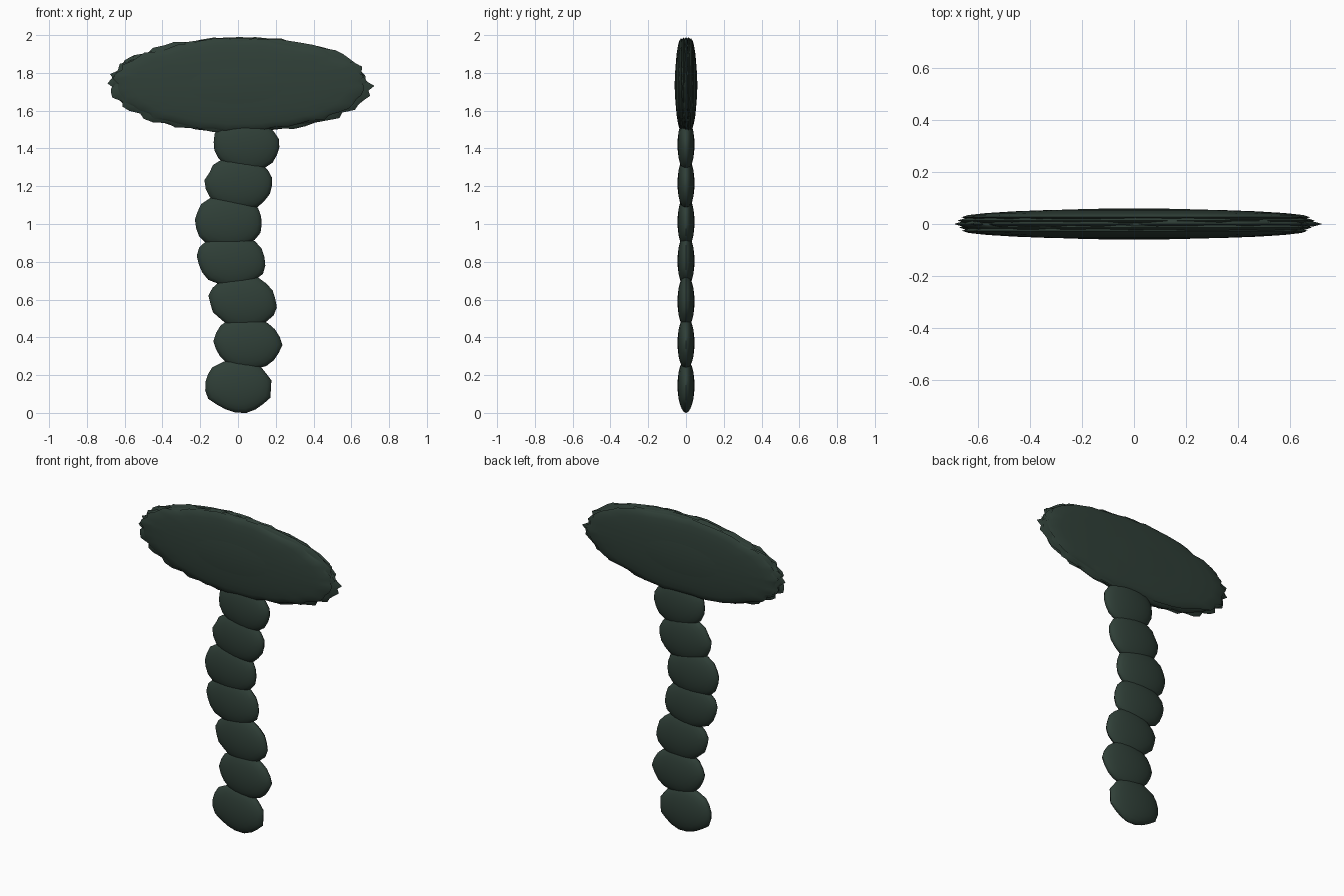
import bpy, bmesh, math, random
from mathutils import Matrix, Vector

cube = bpy.data.objects.get("Cube")
if cube:
    bpy.data.objects.remove(cube, do_unlink=True)

random.seed(7)

green = bpy.data.materials.new("dark_green")
green.use_nodes = True
colour = (0.029, 0.05, 0.039, 1)
green.diffuse_color = colour
bsdf = green.node_tree.nodes["Principled BSDF"]
bsdf.inputs["Base Color"].default_value = colour
bsdf.inputs["Roughness"].default_value = 0.9


def lump(name, centre, radii, segments, rings, ragged, tilt=0.0):
    """Flattened ellipsoid facing y, with an uneven outline towards its rim."""
    bm = bmesh.new()
    bmesh.ops.create_uvsphere(bm, u_segments=segments, v_segments=rings, radius=1)
    bmesh.ops.rotate(bm, verts=bm.verts, matrix=Matrix.Rotation(math.pi / 2, 3, 'X'))
    bumps = [random.uniform(-ragged, ragged) for _ in range(segments)]
    for v in bm.verts:
        rim = math.hypot(v.co.x, v.co.z)
        spoke = round(math.atan2(v.co.z, v.co.x) / math.tau * segments) % segments
        grow = 1 + bumps[spoke] * rim ** 6
        v.co = Vector((v.co.x * grow * radii[0], v.co.y * radii[1], v.co.z * grow * radii[2]))
    bmesh.ops.rotate(bm, verts=bm.verts, matrix=Matrix.Rotation(tilt, 3, 'Y'))
    mesh = bpy.data.meshes.new(name)
    bm.to_mesh(mesh)
    bm.free()
    mesh.materials.append(green)
    obj = bpy.data.objects.new(name, mesh)
    obj.location = centre
    bpy.context.collection.objects.link(obj)
    bpy.ops.object.select_all(action='DESELECT')
    obj.select_set(True)
    bpy.context.view_layer.objects.active = obj
    bpy.ops.object.shade_smooth_by_angle(angle=math.radians(50))
    return obj


# Trunk: a swaying stack of overlapping lumps
sway = [(0, 0.145), (0.05, 0.37), (0.025, 0.59), (-0.035, 0.805),
        (-0.05, 1.01), (0.008, 1.215), (0.045, 1.42)]
for i, (x, z) in enumerate(sway):
    lump(f"trunk_segment_{i + 1}", (x, 0, z), (0.18, 0.045, 0.142), 20, 12, 0.045,
         tilt=random.uniform(0.05, 0.2))

# Crown: a thick core wrapped in thinner, ragged-edged layers
lump("crown_core", (0, 0, 1.735), (0.66, 0.06, 0.243), 56, 20, 0.025)
for i, y in enumerate((-0.026, -0.013, 0, 0.013, 0.026)):
    shrink = 1 - abs(y) * 1.5
    lump(f"crown_layer_{i + 1}", (random.uniform(-0.015, 0.015), y, 1.738),
         (0.685 * shrink, 0.032, 0.25 * shrink), 60, 12, 0.035,
         tilt=random.uniform(-0.03, 0.02))
